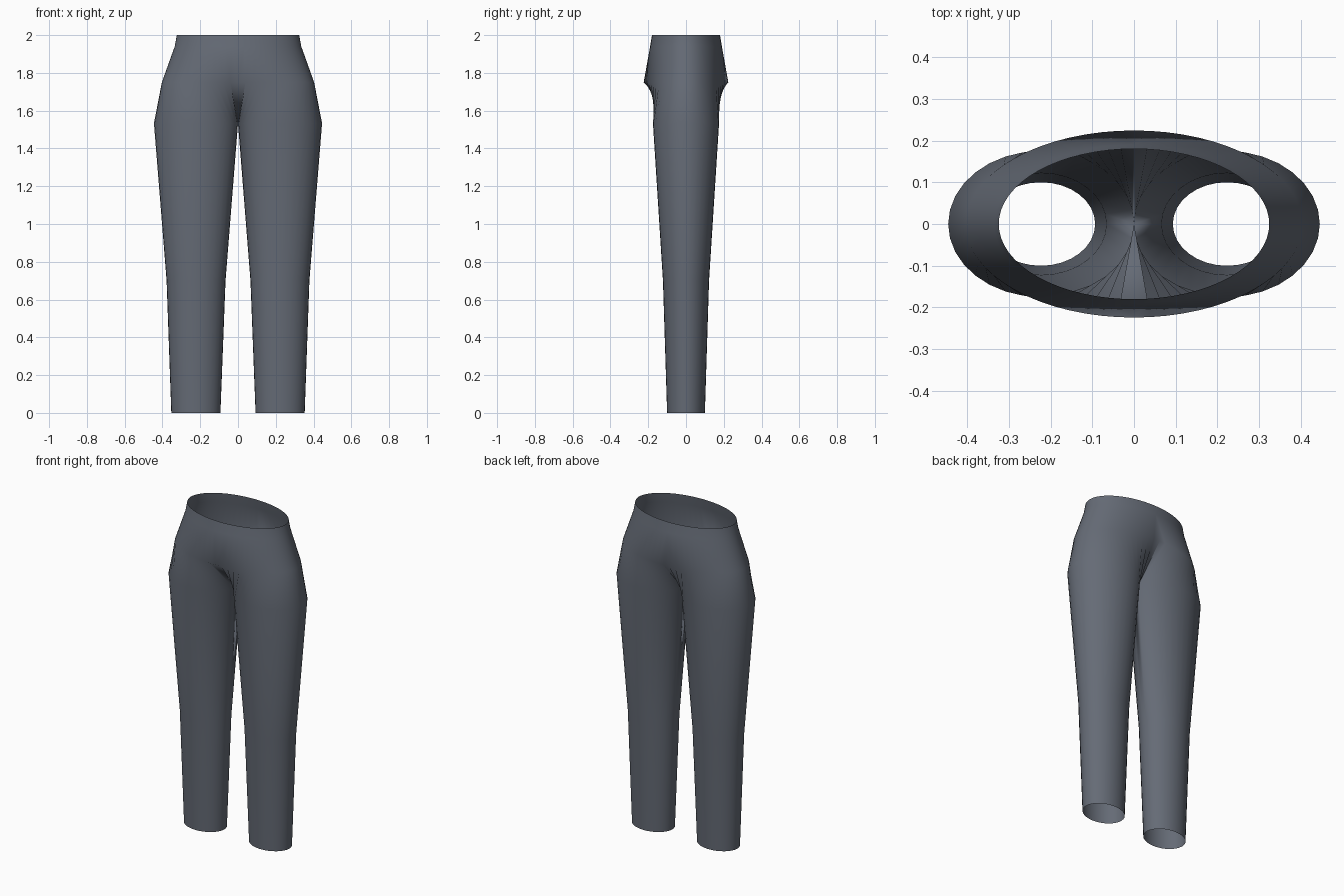
import bpy, bmesh, math

if "Cube" in bpy.data.objects:
    bpy.data.objects.remove(bpy.data.objects["Cube"], do_unlink=True)

# Slate grey cloth
cloth = bpy.data.materials.new("slate_grey_cloth")
cloth.use_nodes = True
colour = (0.13, 0.147, 0.18, 1)
cloth.diffuse_color = colour
bsdf = cloth.node_tree.nodes["Principled BSDF"]
bsdf.inputs["Base Color"].default_value = colour
bsdf.inputs["Roughness"].default_value = 0.9

SEGMENTS = 32

# Torso rings are half ellipses: (height, half width, half depth)
torso = [(2.0, 0.324, 0.18), (1.94, 0.335, 0.19), (1.75, 0.403, 0.224)]
# Leg rings are full ellipses: (height, centre x, half width, half depth)
leg = [(1.533, 0.2225, 0.2225, 0.175), (0.7, 0.222, 0.156, 0.122),
       (0.0, 0.223, 0.13, 0.10)]


def ring(bm, z, cx, rx, ry, sweep):
    """Arc of points centred on the outer side, sweeping front to back."""
    points = []
    for i in range(SEGMENTS + 1):
        a = sweep * (i / SEGMENTS - 0.5)
        points.append(bm.verts.new((cx + rx * math.cos(a), ry * math.sin(a), z)))
    return points


# One half: the hip arc wraps round into the closed thigh, meeting at the crotch
bm = bmesh.new()
rings = [ring(bm, z, 0, rx, ry, math.pi) for z, rx, ry in torso]
rings += [ring(bm, z, cx, rx, ry, math.tau) for z, cx, rx, ry in leg]
for upper, lower in zip(rings, rings[1:]):
    for i in range(SEGMENTS):
        bm.faces.new((lower[i], lower[i + 1], upper[i + 1], upper[i]))
bmesh.ops.remove_doubles(bm, verts=bm.verts, dist=0.0001)
for face in bm.faces:
    face.smooth = True

mesh = bpy.data.meshes.new("trousers")
bm.to_mesh(mesh)
bm.free()
mesh.materials.append(cloth)
trousers = bpy.data.objects.new("trousers", mesh)
bpy.context.collection.objects.link(trousers)

# Other half
mirror = trousers.modifiers.new("other_half", 'MIRROR')
mirror.use_axis[0] = True
mirror.merge_threshold = 0.0005
